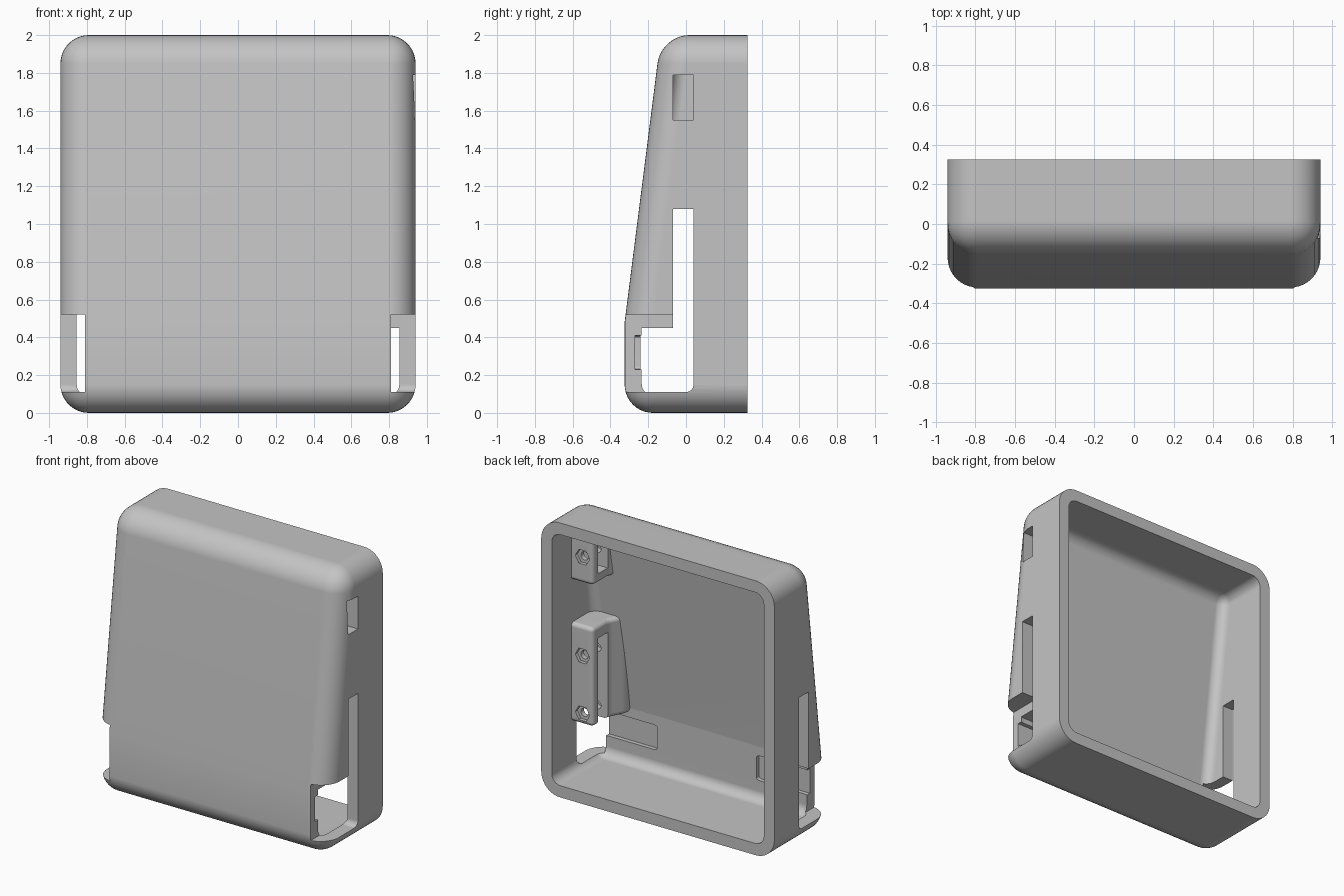
import bpy, bmesh, math
from mathutils import Vector

if "Cube" in bpy.data.objects:
    bpy.data.objects.remove(bpy.data.objects["Cube"], do_unlink=True)

WALL = 0.085
SIDE, BACK, FRONT, TOP = 0.94, 0.325, -0.325, 2.0
CREASE, SLOPE = 0.48, 0.127

grey = bpy.data.materials.new("matte_grey")
grey.use_nodes = True
grey.diffuse_color = (0.55, 0.55, 0.55, 1)
grey.node_tree.nodes["Principled BSDF"].inputs["Base Color"].default_value = (0.55, 0.55, 0.55, 1)


def prism(name, points, axis, start, end, radius=0, segments=4, pick=None, both=False):
    """Extrude a 2D outline along an axis, round picked edges, optionally mirror in x."""
    def place(p, q, a):
        return {"x": (a, p, q), "y": (p, a, q), "z": (p, q, a)}[axis]
    bm = bmesh.new()
    face = bm.faces.new([bm.verts.new(place(p, q, start)) for p, q in points])
    grown = bmesh.ops.extrude_face_region(bm, geom=[face])["geom"]
    shift = Vector(place(0, 0, end - start))
    bmesh.ops.translate(bm, vec=shift, verts=[v for v in grown if isinstance(v, bmesh.types.BMVert)])
    bmesh.ops.recalc_face_normals(bm, faces=bm.faces[:])
    if radius:
        edges = [e for e in bm.edges if pick is None or pick(*[v.co for v in e.verts])]
        bmesh.ops.bevel(bm, geom=edges, offset=radius, segments=segments,
                        profile=0.5, affect="EDGES", clamp_overlap=True)
    if both:
        copy = bmesh.ops.duplicate(bm, geom=bm.verts[:] + bm.edges[:] + bm.faces[:])["geom"]
        for v in copy:
            if isinstance(v, bmesh.types.BMVert):
                v.co.x = -v.co.x
    bmesh.ops.recalc_face_normals(bm, faces=bm.faces[:])
    mesh = bpy.data.meshes.new(name)
    bm.to_mesh(mesh)
    bm.free()
    mesh.materials.append(grey)
    ob = bpy.data.objects.new(name, mesh)
    bpy.context.collection.objects.link(ob)
    return ob


def activate(ob):
    bpy.ops.object.select_all(action="DESELECT")
    ob.select_set(True)
    bpy.context.view_layer.objects.active = ob


def subtract(target, cutter):
    activate(target)
    mod = target.modifiers.new("cut", "BOOLEAN")
    mod.operation, mod.solver, mod.object = "DIFFERENCE", "EXACT", cutter
    bpy.ops.object.modifier_apply(modifier=mod.name)
    bpy.data.objects.remove(cutter, do_unlink=True)


def rect(p0, p1, q0, q1):
    return [(p0, q0), (p1, q0), (p1, q1), (p0, q1)]


def ring(x, z, radius, sides):
    return [(x + radius * math.cos(math.tau * i / sides),
             z + radius * math.sin(math.tau * i / sides)) for i in range(sides)]


def shell_profile(inset, back):
    """Side outline: upright lower front, leaning upper front, flat back."""
    front, top = FRONT + inset, TOP - inset
    return [(back, inset), (front, inset), (front, CREASE),
            (front + SLOPE * (top - CREASE), top), (back, top)]


def shell_edges(back):
    def pick(a, b):
        at_back = a.y > back - 0.01 and b.y > back - 0.01
        crease = abs(a.z - CREASE) < 0.01 and abs(b.z - CREASE) < 0.01
        return not at_back and not crease
    return pick


# Outer body, and the space inside it
case = prism("case_shell", shell_profile(0, BACK), "x", -SIDE, SIDE, 0.15, 10, shell_edges(BACK))
cavity = prism("cavity", shell_profile(WALL, 0.6), "x", WALL - SIDE, SIDE - WALL, 0.07, 6, shell_edges(0.6))

# Screw bosses left standing along the inner side walls, flared toward the front
boss = [(1.0, 0.1), (0.68, 0.1), (0.68, -0.08), (0.62, -0.2), (0.62, -0.5), (1.0, -0.5)]
for low, high in ((0.45, 1.17), (1.48, 1.87)):
    subtract(cavity, prism("boss", boss, "z", low, high, 0.03, 4, both=True))
subtract(case, cavity)


# Corner openings at the lower front
def long_x(a, b):
    return abs(a.x - b.x) > 0.1


subtract(case, prism("corner_opening", rect(-0.5, 0.04, 0.11, 0.52), "x", 0.81, 1.2,
                     0.04, 4, lambda a, b: long_x(a, b) and a.z < 0.2, both=True))

# Side slots through wall and boss
for low, high in ((0.3, 1.08), (1.55, 1.79)):
    subtract(case, prism("side_slot", rect(-0.07, 0.04, low, high), "x", 0.55, 1.2, both=True))

# Shallow pockets inside the lower front wall
subtract(case, prism("front_pocket", rect(-0.27, -0.18, 0.23, 0.41), "x", 0.4, 0.83,
                     0.02, 3, lambda a, b: a.x < 0.5 and b.x < 0.5 and abs(a.y - b.y) > 0.05, both=True))

# Screw holes with hexagonal nut seats
for z in (0.53, 0.95, 1.67):
    subtract(case, prism("screw_hole", ring(0.765, z, 0.03, 20), "y", -0.12, 0.2, both=True))
    subtract(case, prism("nut_seat", ring(0.765, z, 0.058, 6), "y", 0.075, 0.2, both=True))

# Smooth rounded edges, keep flat panels crisp
activate(case)
bpy.ops.object.shade_smooth_by_angle(angle=math.radians(25))
for edge in case.data.edges:
    a, b = [case.data.vertices[i].co for i in edge.vertices]
    if abs(a.x - b.x) > 0.5 and abs(a.z - CREASE) < 0.02 and abs(b.z - CREASE) < 0.02:
        edge.use_edge_sharp = True
normals = case.modifiers.new("even_shading", "WEIGHTED_NORMAL")
normals.keep_sharp = True
